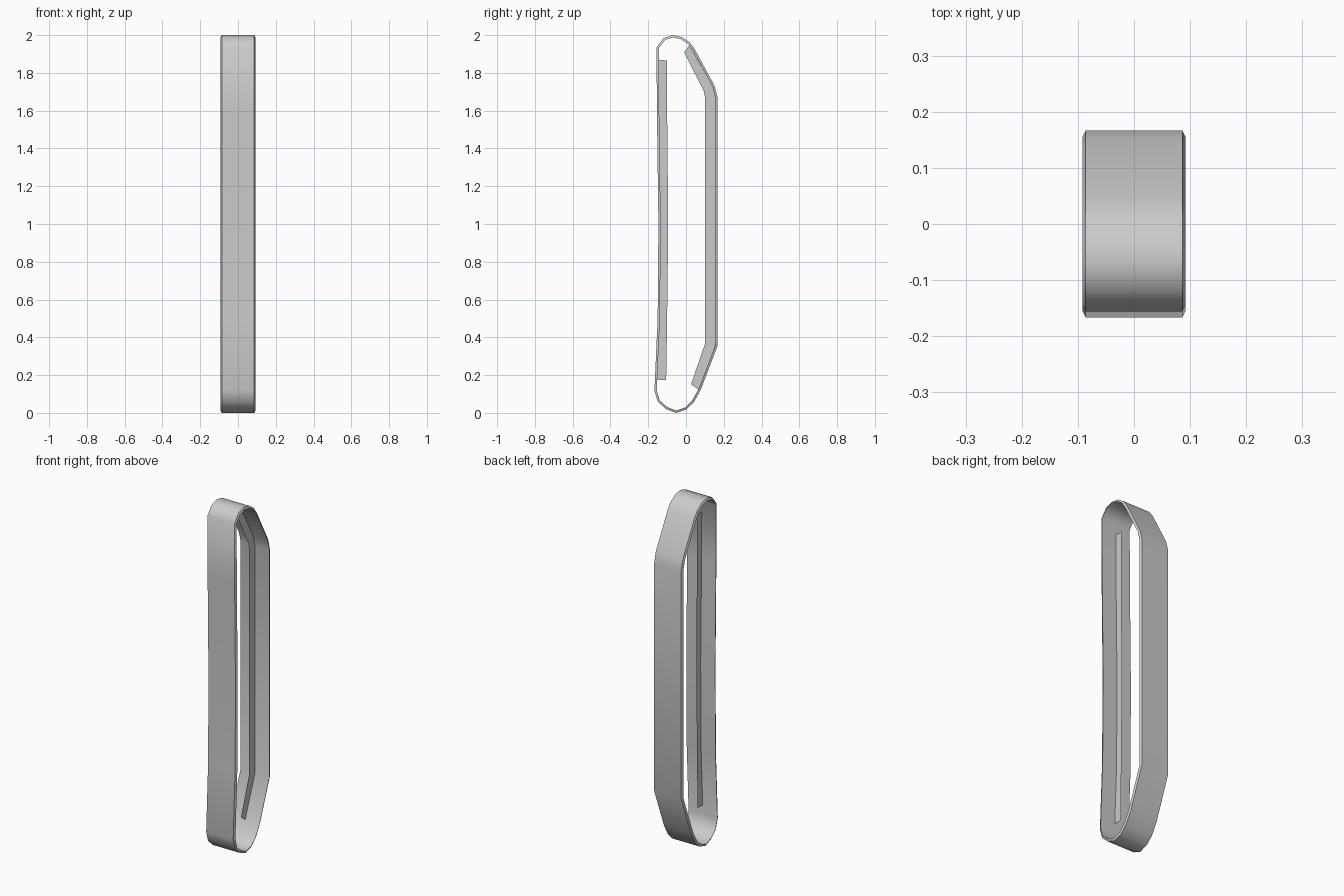
import bpy, bmesh, math
from mathutils import Vector

if "Cube" in bpy.data.objects:
    bpy.data.objects.remove(bpy.data.objects["Cube"])

# Side profile of the belt (y, z), counter-clockwise seen from +x
PROFILE = [(-0.167, 0.12), (-0.150, 0.06), (-0.105, 0.02), (-0.053, 0.0), (0.0, 0.017),
           (0.040, 0.055), (0.077, 0.12), (0.167, 0.355), (0.167, 1.67), (0.152, 1.73),
           (0.047, 1.925), (0.020, 1.962), (-0.022, 1.99), (-0.070, 2.0), (-0.118, 1.985),
           (-0.156, 1.935), (-0.154, 1.60), (-0.146, 1.0), (-0.150, 0.50)]
THICK = 0.012


def inset(points, d):
    """Offset a closed loop inwards with mitred corners."""
    pts = [Vector(p) for p in points]
    out = []
    for i, p in enumerate(pts):
        a = (p - pts[i - 1]).normalized()
        b = (pts[(i + 1) % len(pts)] - p).normalized()
        na, nb = Vector((-a.y, a.x)), Vector((-b.y, b.x))
        m = (na + nb).normalized()
        out.append(p + m * (d / m.dot(na)))
    return out


def finish(name, bm, smooth=False):
    bmesh.ops.recalc_face_normals(bm, faces=bm.faces)
    mesh = bpy.data.meshes.new(name)
    bm.to_mesh(mesh)
    bm.free()
    ob = bpy.data.objects.new(name, mesh)
    bpy.context.collection.objects.link(ob)
    if smooth:
        bpy.ops.object.select_all(action='DESELECT')
        ob.select_set(True)
        bpy.context.view_layer.objects.active = ob
        bpy.ops.object.shade_smooth_by_angle(angle=math.radians(40))
    return ob


# Belt: closed band whose outer face is slightly narrower than its inner face
bm = bmesh.new()
inner = inset(PROFILE, THICK)
section = [(-0.086, PROFILE), (0.086, PROFILE), (0.092, inner), (-0.092, inner)]
rings = [[bm.verts.new((x, p[0], p[1])) for p in loop] for x, loop in section]
n = len(PROFILE)
for k in range(4):
    r, s = rings[k], rings[(k + 1) % 4]
    for i in range(n):
        j = (i + 1) % n
        bm.faces.new((r[i], r[j], s[j], s[i]))
finish("track_belt", bm, smooth=True)


# Guide ridges: thin centre fins standing on the inside of the belt
def guide(name, outer, inner_edge):
    bm = bmesh.new()
    a = [bm.verts.new((0, y, z)) for y, z in outer]
    b = [bm.verts.new((0, y, z)) for y, z in inner_edge]
    for i in range(len(a) - 1):
        bm.faces.new((a[i], a[i + 1], b[i + 1], b[i]))
    finish(name, bm)


guide("front_guide",
      [(-0.152, 0.175), (-0.140, 0.50), (-0.136, 1.0), (-0.143, 1.60), (-0.145, 1.87)],
      [(-0.105, 0.175), (-0.100, 0.50), (-0.094, 1.0), (-0.100, 1.60), (-0.100, 1.865)])
guide("rear_guide",
      [(0.070, 0.12), (0.155, 0.36), (0.155, 1.67), (0.140, 1.73), (0.018, 1.947)],
      [(0.027, 0.152), (0.100, 0.365), (0.100, 1.675), (0.094, 1.705), (-0.010, 1.908)])
